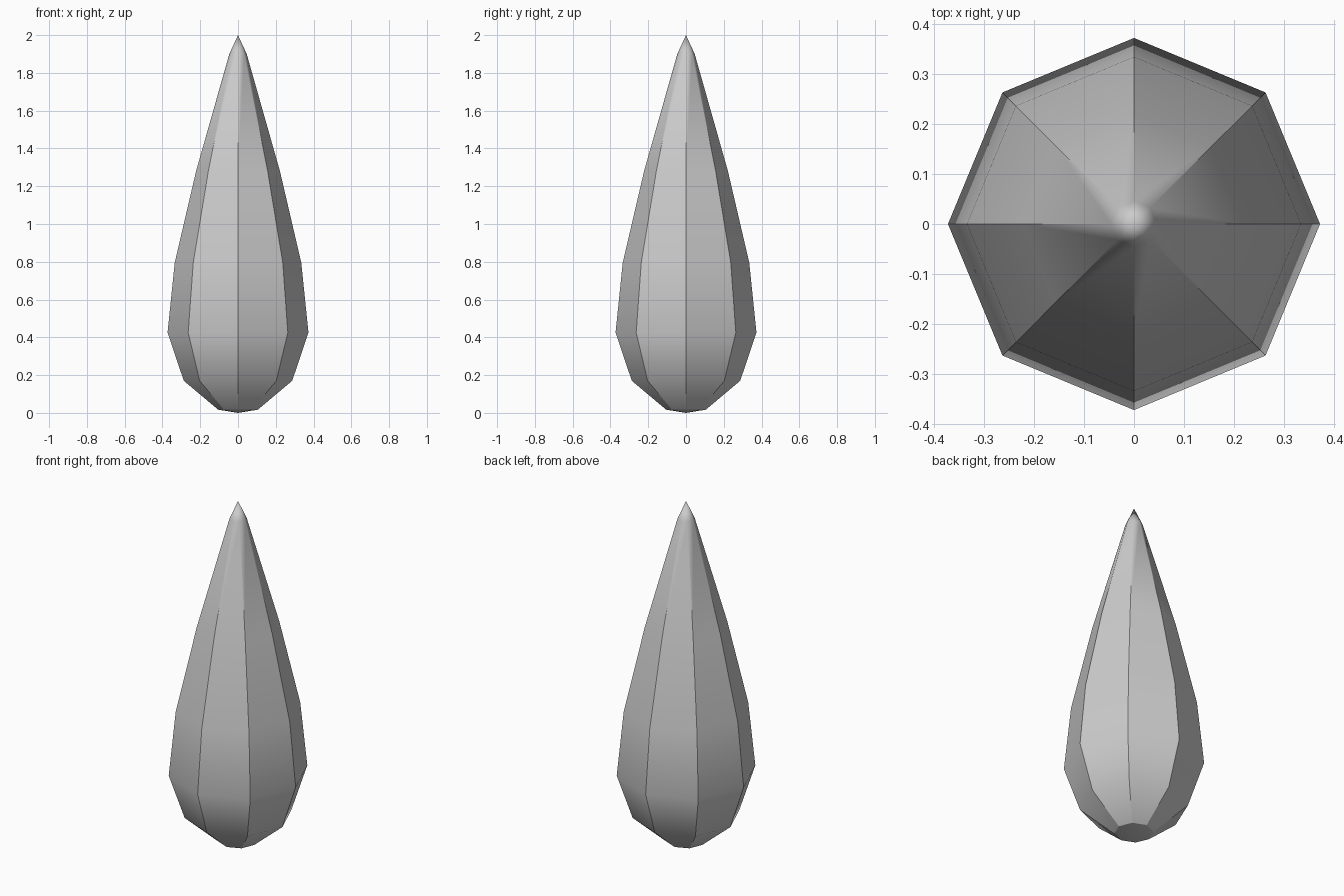
import bpy, bmesh
from math import cos, sin, tau

if "Cube" in bpy.data.objects:
    bpy.data.objects.remove(bpy.data.objects["Cube"])

SIDES = 8
# (radius, height) of each ring, bottom to top
PROFILE = [(0.105, 0.017), (0.287, 0.17), (0.373, 0.425),
           (0.335, 0.795), (0.222, 1.28), (0.046, 1.9)]

bm = bmesh.new()
rings = [[bm.verts.new((r * cos(tau * i / SIDES), r * sin(tau * i / SIDES), z))
          for i in range(SIDES)] for r, z in PROFILE]

# faceted body
for low, high in zip(rings, rings[1:]):
    for i in range(SIDES):
        j = (i + 1) % SIDES
        bm.faces.new((low[i], low[j], high[j], high[i]))

# shallow bottom cap and pointed tip
bottom = bm.verts.new((0, 0, 0))
tip = bm.verts.new((0, 0, 2))
for i in range(SIDES):
    j = (i + 1) % SIDES
    bm.faces.new((rings[0][j], rings[0][i], bottom))
    bm.faces.new((rings[-1][i], rings[-1][j], tip))

# smooth along the length, crisp on the ridges and bottom rim
for f in bm.faces:
    f.smooth = True
for low, high in zip(rings, rings[1:]):
    for a, b in zip(low, high):
        bm.edges.get((a, b)).smooth = False
for i in range(SIDES):
    bm.edges.get((rings[0][i], rings[0][(i + 1) % SIDES])).smooth = False

bmesh.ops.recalc_face_normals(bm, faces=bm.faces[:])
mesh = bpy.data.meshes.new("crystal_spike")
bm.to_mesh(mesh)
bm.free()
bpy.context.collection.objects.link(bpy.data.objects.new("crystal_spike", mesh))
